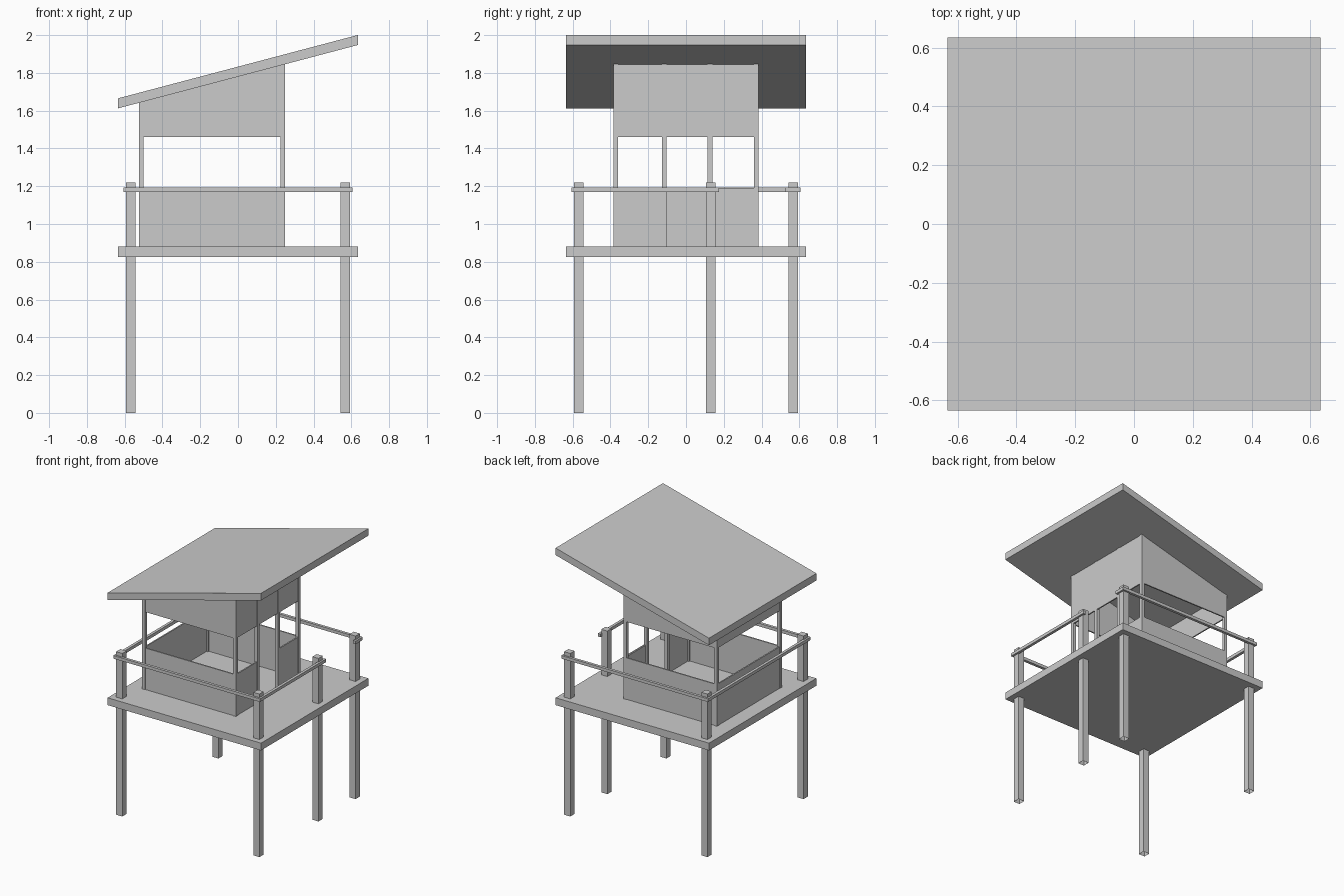
import bpy, bmesh

if "Cube" in bpy.data.objects:
    bpy.data.objects.remove(bpy.data.objects["Cube"])

grey = bpy.data.materials.new("light_grey")
grey.diffuse_color = (0.6, 0.6, 0.6, 1)
grey.use_nodes = True
grey.node_tree.nodes["Principled BSDF"].inputs["Base Color"].default_value = grey.diffuse_color

DECK_TOP = 0.88
SILL, LINTEL = 1.19, 1.46


def roof_under(x):
    """Height of the sloping roof's underside."""
    return 1.78 + 0.264 * x


def block(name, x, y, z0, z1, open_bottom=False):
    """Box over x and y ranges; z0 and z1 are heights or functions of x."""
    h = lambda z, px: z(px) if callable(z) else z
    bm = bmesh.new()
    corners = [(x[0], y[0]), (x[1], y[0]), (x[1], y[1]), (x[0], y[1])]
    low = [bm.verts.new((a, b, h(z0, a))) for a, b in corners]
    top = [bm.verts.new((a, b, h(z1, a))) for a, b in corners]
    bm.faces.new(top)
    if not open_bottom:
        bm.faces.new(low[::-1])
    for i in range(4):
        j = (i + 1) % 4
        bm.faces.new((low[i], low[j], top[j], top[i]))
    mesh = bpy.data.meshes.new(name)
    bm.to_mesh(mesh)
    bm.free()
    mesh.materials.append(grey)
    ob = bpy.data.objects.new(name, mesh)
    bpy.context.collection.objects.link(ob)
    return ob


# Deck and sloping roof
E = 0.635
block("deck", (-E, E), (-E, E), 0.825, DECK_TOP)
block("roof", (-E, E), (-E, E), roof_under, lambda x: roof_under(x) + 0.053)

# Stilts that carry on up as railing posts
P, R = 0.568, 0.025
for px, py in [(-P, -P), (P, -P), (P, P), (-P, P), (P, 0.13)]:
    block("stilt_post", (px - R, px + R), (py - R, py + R), 0, 1.22, True)

# Handrails on the outside of the posts, with a gap on the right side
O, I = 0.607, 0.586
Z = (1.17, 1.193)
block("front_rail", (-O, O), (-O, -I), *Z)
block("back_rail", (-O, O), (I, O), *Z)
block("left_rail", (-O, -I), (-I, I), *Z)
block("right_rail", (I, O), (-I, 0.175), *Z)
block("right_rail_stub", (I, O), (0.525, I), *Z)

# Cabin studs
X0, X1, Y, S = -0.525, 0.25, 0.383, 0.024
for y0 in (-Y, Y - S):
    block("left_stud", (X0, X0 + S), (y0, y0 + S), DECK_TOP, roof_under)
for y0 in (-Y, -0.128, 0.115, Y - S):
    block("right_stud", (X1 - S, X1), (y0, y0 + S), DECK_TOP, roof_under)

# Cabin wall panels below and above the window band
T, G = 0.01, 0.003
for name, z0, z1 in (("lower", DECK_TOP, SILL), ("upper", LINTEL, roof_under)):
    block(name + "_front_wall", (X0 + S, X1 - S), (-Y + G, -Y + G + T), z0, z1)
    block(name + "_back_wall", (X0 + S, X1 - S), (Y - G - T, Y - G), z0, z1)
    block(name + "_left_wall", (X0 + G, X0 + G + T), (-Y + S, Y - S), z0, z1)

# Right wall: doorway between the two middle studs
RX = (X1 - G - T, X1 - G)
block("right_wall_front_panel", RX, (-Y + S, -0.128), DECK_TOP, SILL)
block("right_wall_back_panel", RX, (0.139, Y - S), DECK_TOP, SILL)
for a, b in ((-Y + S, -0.128), (-0.104, 0.115), (0.139, Y - S)):
    block("upper_right_wall", RX, (a, b), LINTEL, roof_under)
